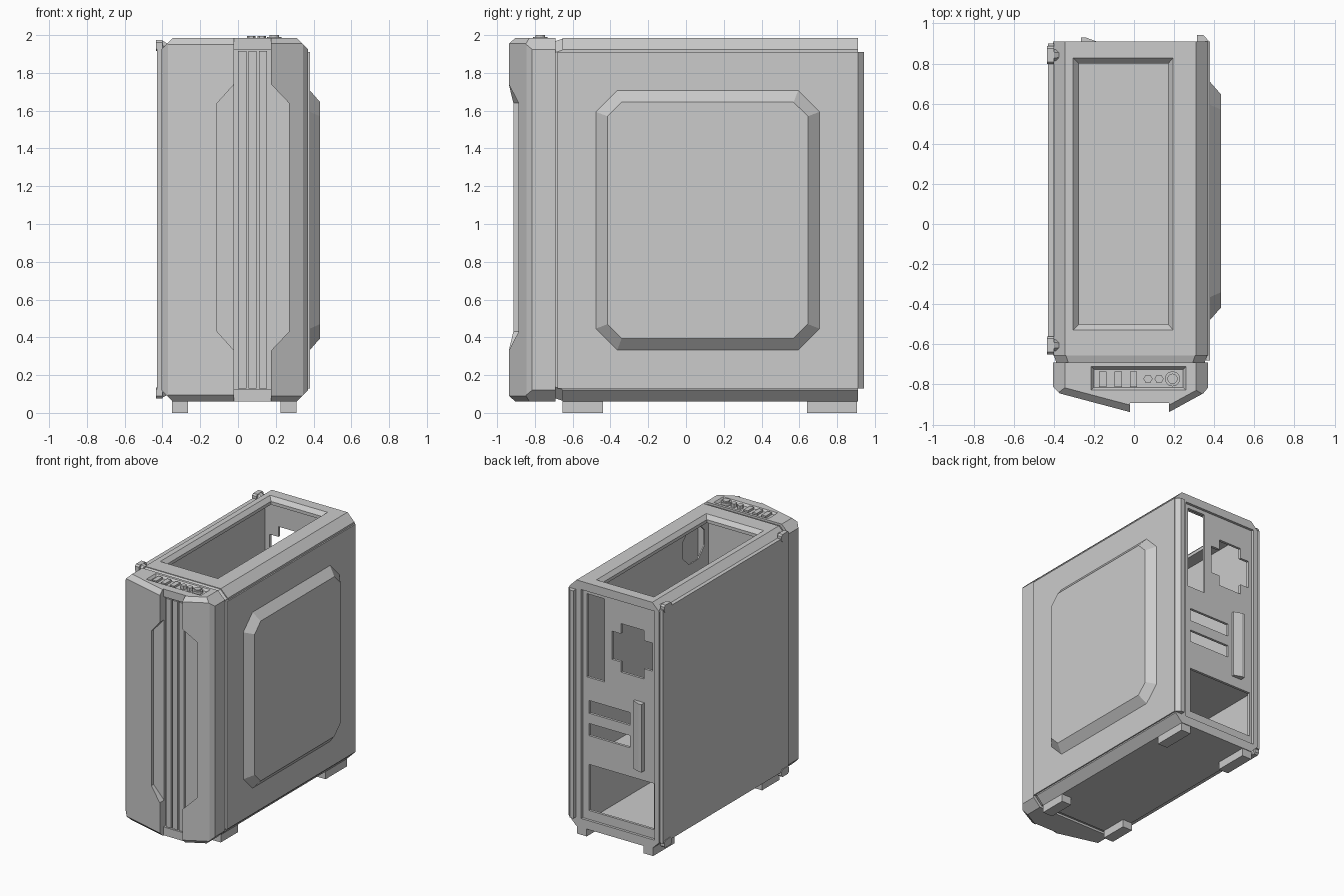
import bpy, bmesh, math
from mathutils import Vector

cube = bpy.data.objects.get("Cube")
if cube:
    bpy.data.objects.remove(cube, do_unlink=True)

grey = bpy.data.materials.new("case_grey")
grey.use_nodes = True
COLOUR = (0.6, 0.6, 0.6, 1)
grey.diffuse_color = COLOUR
grey.node_tree.nodes["Principled BSDF"].inputs["Base Color"].default_value = COLOUR


def prism(name, axis, lo, hi, pts, end=None):
    """Loft a 2D outline along an axis, optionally to a different end outline."""
    def place(p, h):
        return {"x": (h, p[0], p[1]), "y": (p[0], h, p[1]), "z": (p[0], p[1], h)}[axis]
    bm = bmesh.new()
    a = [bm.verts.new(place(p, lo)) for p in pts]
    b = [bm.verts.new(place(p, hi)) for p in (end or pts)]
    bm.faces.new(a)
    bm.faces.new(b)
    for i in range(len(a)):
        j = (i + 1) % len(a)
        bm.faces.new((a[i], a[j], b[j], b[i]))
    bmesh.ops.recalc_face_normals(bm, faces=bm.faces)
    mesh = bpy.data.meshes.new(name)
    bm.to_mesh(mesh)
    bm.free()
    mesh.materials.append(grey)
    obj = bpy.data.objects.new(name, mesh)
    bpy.context.collection.objects.link(obj)
    return obj


def rect(a0, a1, b0, b1):
    return [(a0, b0), (a1, b0), (a1, b1), (a0, b1)]


def box(name, x0, x1, y0, y1, z0, z1):
    return prism(name, "z", z0, z1, rect(x0, x1, y0, y1))


def chamfered(a0, a1, b0, b1, c):
    return [(a0 + c, b0), (a1 - c, b0), (a1, b0 + c), (a1, b1 - c),
            (a1 - c, b1), (a0 + c, b1), (a0, b1 - c), (a0, b0 + c)]


def ngon(cx, cy, r, n, turn=0.0):
    return [(cx + r * math.cos(turn + i * math.tau / n),
             cy + r * math.sin(turn + i * math.tau / n)) for i in range(n)]


def cut(obj, *cutters):
    for c in cutters:
        c.hide_render = True
        mod = obj.modifiers.new("cut", "BOOLEAN")
        mod.operation = "DIFFERENCE"
        mod.solver = "EXACT"
        mod.object = c
        bpy.context.view_layer.objects.active = obj
        bpy.ops.object.modifier_apply(modifier=mod.name)


def discard(*objs):
    for o in objs:
        bpy.data.objects.remove(o, do_unlink=True)


def slice_off(obj, planes):
    """Trim a convex solid by planes, capping each cut."""
    bm = bmesh.new()
    bm.from_mesh(obj.data)
    for co, no in planes:
        geom = bm.verts[:] + bm.edges[:] + bm.faces[:]
        bmesh.ops.bisect_plane(bm, geom=geom, plane_co=co, plane_no=no, clear_outer=True)
        bmesh.ops.holes_fill(bm, edges=[e for e in bm.edges if e.is_boundary], sides=0)
    bmesh.ops.recalc_face_normals(bm, faces=bm.faces)
    bm.to_mesh(obj.data)
    bm.free()


def profile(inset=0.0):
    return chamfered(-0.405 + inset, 0.37 - inset, 0.06 + inset, 1.985 - inset, 0.06)


# Hollow main shell with a bevelled top opening and recessed back
shell = prism("main_shell", "y", -0.655, 0.91, profile())
cutters = [
    box("inner_space", -0.375, 0.34, -0.635, 0.87, 0.1, 1.93),
    prism("top_bevel", "z", 1.955, 1.987, rect(-0.275, 0.17, -0.5, 0.8),
          rect(-0.305, 0.197, -0.53, 0.83)),
    box("top_hole", -0.275, 0.17, -0.5, 0.8, 1.9, 1.97),
    box("back_recess", -0.365, 0.27, 0.89, 1.0, 0.13, 1.92),
    box("port_hole", 0.08, 0.235, 0.8, 1.0, 1.24, 1.89),
    box("lower_slot", -0.14, 0.215, 0.8, 1.0, 0.785, 0.88),
    box("upper_slot", -0.14, 0.215, 0.8, 1.0, 0.96, 1.06),
    box("power_bay", -0.345, 0.215, 0.8, 1.0, 0.2, 0.56),
    box("fan_hole_wide", -0.335, 0.015, 0.8, 1.0, 1.435, 1.655),
    box("fan_hole_tall", -0.26, -0.06, 0.8, 1.0, 1.355, 1.735),
]
cut(shell, *cutters)
discard(*cutters)
prism("neck", "y", -0.7, -0.655, profile(0.02), profile(0.005))

# Interior tray, shelf and the raised back bracket
tray = box("board_tray", 0.25, 0.26, -0.64, 0.88, 0.09, 1.94)
hole = prism("tray_hole", "x", 0.2, 0.3, ngon(-0.45, 1.76, 0.15, 8, math.pi / 8))
cut(tray, hole)
discard(hole)
box("power_shelf", -0.38, 0.25, -0.64, 0.88, 0.575, 0.59)
prism("back_bracket", "z", 0.64, 1.17,
      [(-0.265, 0.885), (-0.265, 0.93), (-0.24, 0.93), (-0.18, 0.908), (-0.18, 0.885)])

# Left side panel with rear grip and raised chamfered bulge
box("left_panel", 0.36, 0.38, -0.68, 0.91, 0.13, 1.91)
prism("rear_grip", "z", 0.13, 1.91,
      [(0.315, 0.905), (0.315, 0.943), (0.345, 0.943), (0.38, 0.905)])
prism("left_bulge", "x", 0.378, 0.435, chamfered(-0.48, 0.71, 0.33, 1.71, 0.115),
      chamfered(-0.415, 0.645, 0.395, 1.645, 0.075))

# Right cover panel and its four corner screws
box("right_panel", -0.43, -0.4, -0.65, 0.9, 0.115, 1.94)
for y in (-0.605, 0.842):
    for z, inner in ((1.945, 1.93), (0.107, 0.12)):
        tag = ("front" if y < 0 else "back") + ("_top" if z > 1 else "_bottom")
        prism("screw_head_" + tag, "x", -0.435, -0.4, chamfered(y - 0.045, y + 0.045, z - 0.03, z + 0.028, 0.012))
        prism("screw_shaft_" + tag, "x", -0.4, -0.36, ngon(y, z, 0.03, 6), ngon(y, inner, 0.02, 6))

# Feet
for side, x in (("right", -0.35), ("left", 0.225)):
    box("front_foot_" + side, x, x + 0.085, -0.655, -0.44, 0, 0.065)
    box("back_foot_" + side, x, x + 0.085, 0.64, 0.905, 0, 0.065)


def front_wing(name, split, edge, corner, out):
    """Faceted front panel wing, from the centre slot to the outer corner."""
    wing = prism(name, "y", -0.98, -0.69, profile())
    d = (Vector(corner) - Vector(split)).normalized()
    n = Vector((d.y * out, -abs(d.x), 0)).normalized()
    top = (split[0], split[1] + 0.035)
    slice_off(wing, [
        ((split[0], 0, 0), (-out, 0, 0)),
        ((*split, 1), n),
        ((*corner, 1), (out * (edge[1] - corner[1]), -abs(edge[0] - corner[0]), 0)),
        ((*top, 1.985), (n.x, n.y, 1)),
        ((*top, 0.06), (n.x, n.y, -1)),
    ])
    return wing


# Front panel wings with stepped side recesses
right_wing = front_wing("front_wing_right", (-0.02, -0.938), (-0.405, -0.81), (-0.37, -0.845), -1)
left_wing = front_wing("front_wing_left", (0.175, -0.938), (0.37, -0.815), (0.345, -0.845), 1)
for wing, x0, x1, depth in ((right_wing, 0.0, -0.11, -0.885), (left_wing, 0.155, 0.27, -0.87)):
    step = 0.02 if x1 > x0 else -0.02
    x_in = x0 + step
    recess = prism("wing_recess", "y", -1.0, depth,
                   [(x0, 1.76), (x_in, 1.74), (x1, 1.64), (x1, 0.43), (x_in, 0.33), (x0, 0.31)])
    cut(wing, recess)
    discard(recess)

# Centre slot with caps and vertical ribs
core = box("front_core", -0.02, 0.175, -0.868, -0.69, 0.06, 1.985)
box("slot_cap_top", -0.02, 0.175, -0.893, -0.866, 1.925, 1.985)
box("slot_cap_bottom", -0.02, 0.175, -0.893, -0.866, 0.06, 0.125)
for i in range(3):
    x = 0.001 + i * 0.055
    box("slot_rib_%d" % (i + 1), x, x + 0.043, -0.888, -0.866, 0.13, 1.915)

# Control bay sunk into the top of the front panel
bay = prism("control_bay", "z", 1.968, 1.987, rect(-0.2, 0.245, -0.815, -0.725),
            rect(-0.215, 0.26, -0.83, -0.71))
for part in (right_wing, core, left_wing):
    cut(part, bay)
discard(bay)
for i in range(3):
    x = -0.175 + i * 0.077
    box("port_%d" % (i + 1), x, x + 0.037, -0.812, -0.735, 1.965, 1.985)
for i, x in enumerate((0.07, 0.125)):
    prism("audio_jack_%d" % (i + 1), "z", 1.965, 1.995, ngon(x, -0.772, 0.023, 6))
prism("power_button_ring", "z", 1.965, 1.99, ngon(0.192, -0.772, 0.038, 12))
prism("power_button", "z", 1.965, 2.0, ngon(0.192, -0.772, 0.026, 12))
